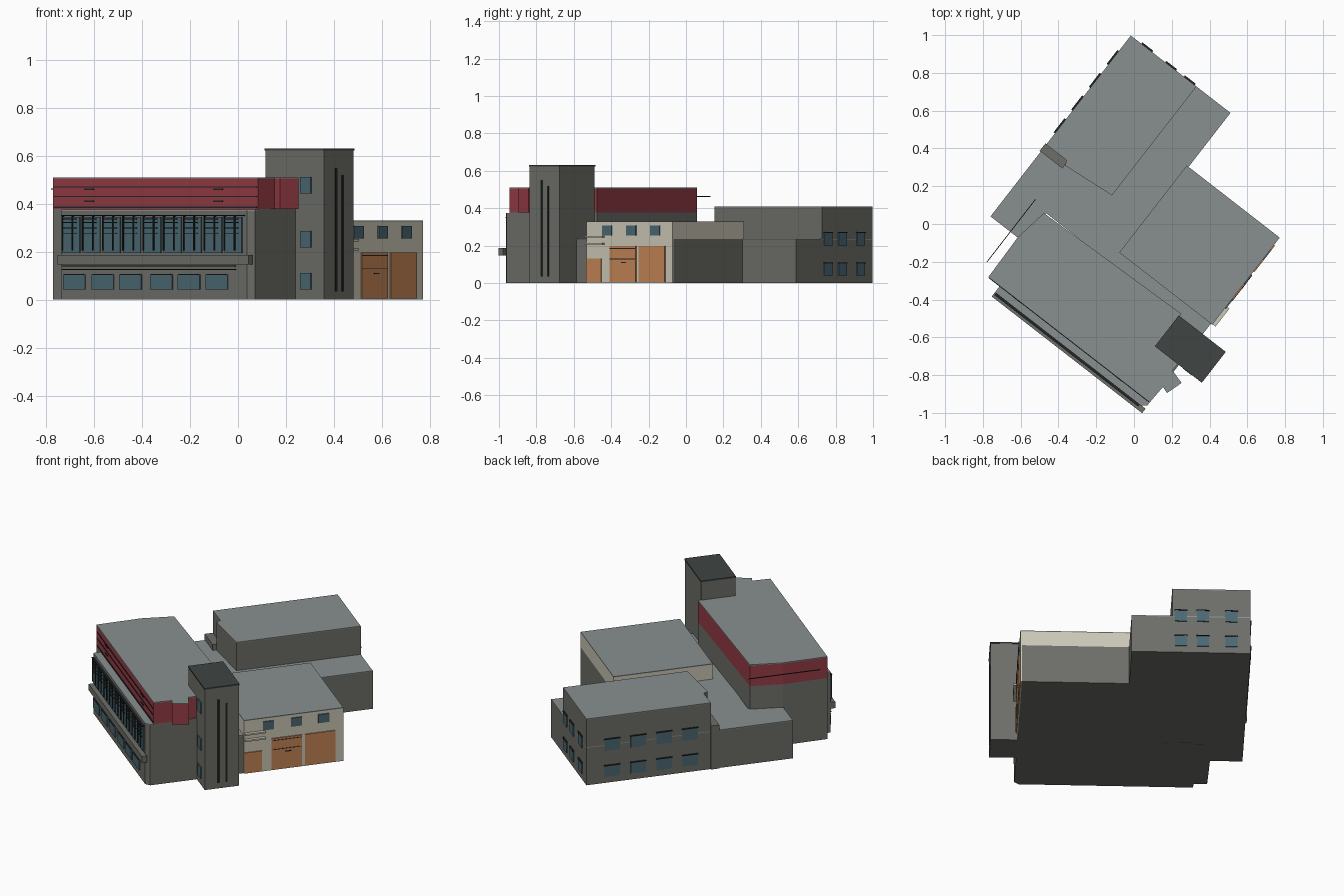
import bpy, bmesh

# Site axes: "a" runs along the long front facade, "b" runs to the rear
U, V = (0.79, -0.613), (0.613, 0.79)


def colour(name, r, g, b):
    m = bpy.data.materials.new(name)
    m.diffuse_color = (r, g, b, 1)
    return m


WALL = colour("wall_grey", 0.155, 0.155, 0.14)
ROOF = colour("roof_grey", 0.25, 0.28, 0.28)
SLATE = colour("dark_slate", 0.05, 0.06, 0.055)
RED = colour("red_cladding", 0.30, 0.045, 0.06)
CREAM = colour("cream_render", 0.60, 0.57, 0.47)
ORANGE = colour("orange_door", 0.55, 0.23, 0.09)
GLASS = colour("glass", 0.07, 0.14, 0.17)
DARK = colour("dark_trim", 0.015, 0.018, 0.018)


def prisms(name, mat, items):
    """One object from several (outline in a/b, z0, z1) extrusions."""
    bm = bmesh.new()
    for pts, z0, z1 in items:
        ring = [(U[0] * a + V[0] * b, U[1] * a + V[1] * b) for a, b in pts]
        lo = [bm.verts.new((x, y, z0)) for x, y in ring]
        hi = [bm.verts.new((x, y, z1)) for x, y in ring]
        bm.faces.new(lo[::-1])
        bm.faces.new(hi)
        for i in range(len(ring)):
            j = (i + 1) % len(ring)
            bm.faces.new((lo[i], lo[j], hi[j], hi[i]))
    bmesh.ops.recalc_face_normals(bm, faces=bm.faces)
    me = bpy.data.meshes.new(name)
    bm.to_mesh(me)
    bm.free()
    me.materials.append(mat)
    ob = bpy.data.objects.new(name, me)
    bpy.context.collection.objects.link(ob)
    return ob


def box(a0, a1, b0, b1, z0, z1):
    return [(a0, b0), (a1, b0), (a1, b1), (a0, b1)], z0, z1


def block(name, pts, z0, z1, mat=WALL, cap=ROOF):
    """Wall volume with a thin roof slab on top."""
    prisms(name, mat, [(pts, z0, z1 - 0.005)])
    prisms(name + "_roof", cap, [(pts, z1 - 0.005, z1)])


# Low linking building (L-shaped, runs between the hall and the garage)
block("link_building", [(-0.625, -0.434), (-0.44, -0.434), (-0.40, -0.24), (0.645, -0.24),
                        (0.645, -0.165), (0.043, -0.165), (0.043, 0.778), (-0.625, 0.778)],
      0, 0.235)

# Office block on the rear
block("office_block", [(-0.625, 0.048), (-0.49, 0.048), (-0.478, 0.021), (-0.185, 0.048),
                       (-0.185, 0.778), (-0.625, 0.778)], 0.235, 0.41)
prisms("office_porch", WALL, [box(-0.632, -0.48, 0.0, 0.05, 0, 0.27)])

# Main hall: grey base, red upper storey with a small bump on the right end
left_end = [(-0.413, -0.247), (-0.443, -0.432), (-0.437, -0.695)]
prisms("hall_base", WALL, [(left_end + [(0.645, -0.695), (0.645, -0.44), (0.49, -0.44),
                                        (0.49, -0.222)], 0, 0.378)])
block("hall_upper", left_end + [(0.645, -0.695), (0.65, -0.588), (0.687, -0.6), (0.715, -0.51),
                                (0.637, -0.488), (0.637, -0.44), (0.49, -0.44), (0.49, -0.222)],
      0.378, 0.51, RED)

# Projecting front bay with chamfered right corner
block("front_bay", [(-0.36, -0.69), (-0.36, -0.737), (0.62, -0.737), (0.645, -0.715),
                    (0.645, -0.69)], 0, 0.375)
prisms("front_canopy", WALL, [box(-0.36, 0.648, -0.765, -0.735, 0.147, 0.187)])

# Bay glazing: tall upper panes, small lower windows
N, A0, STEP = 9, -0.352, 0.107
prisms("upper_panes", GLASS,
       [box(A0 + i * STEP, A0 + i * STEP + 0.092, -0.743, -0.735, 0.195, 0.345) for i in range(N)])
prisms("upper_mullions", DARK,
       [box(A0 + i * STEP / 2, A0 + i * STEP / 2 + 0.005, -0.748, -0.735, 0.205, 0.35)
        for i in range(2 * N)] + [box(A0, 0.61, -0.75, -0.735, 0.349, 0.354)])
prisms("louvre_slats", DARK,
       [box(A0 + i * STEP + 0.01, A0 + i * STEP + 0.075, -0.75, -0.742, z, z + 0.004)
        for i in range(N) for z in (0.275, 0.297, 0.319, 0.335)])
lower = [-0.29, -0.14, 0.007, 0.17, 0.316, 0.462]
prisms("lower_windows", GLASS, [box(a - 0.058, a + 0.058, -0.743, -0.735, 0.042, 0.105) for a in lower])
prisms("lower_lintels", DARK,
       [box(a - 0.05, a + 0.05, -0.746, -0.735, 0.103, 0.107) for a in lower]
       + [box(A0, 0.56, -0.744, -0.735, z, z + 0.004) for z in (0.123, 0.138)])

# Seams along the red storey, and the thin rail off its left end
prisms("cladding_seams", DARK,
       [box(-0.43, 0.64, -0.698, -0.69, z, z + 0.005) for z in (0.383, 0.428, 0.467)]
       + [box(a, a + 0.05, -0.699, -0.69, z, z + 0.005)
          for a in (-0.27, 0.41) for z in (0.408, 0.458)])
prisms("end_rail", DARK, [box(-0.494, -0.49, -0.636, -0.216, 0.46, 0.464)])

# Stair tower
prisms("tower", WALL, [box(0.487, 0.796, -0.441, -0.24, 0, 0.622)])
prisms("tower_roof", SLATE, [box(0.484, 0.799, -0.444, -0.237, 0.622, 0.63)])
prisms("tower_windows", GLASS,
       [box(0.673, 0.73, -0.446, -0.44, z, z + 0.07) for z in (0.042, 0.217, 0.442)])
prisms("tower_slots", DARK,
       [box(0.795, 0.799, b - 0.006, b + 0.006, z0, z1)
        for b, z0, z1 in ((-0.36, 0.035, 0.55), (-0.315, 0.035, 0.52))])

# Garage: grey lower walls, cream upper walls and facade
prisms("garage_base", WALL, [box(0.031, 0.645, -0.167, 0.416, 0, 0.235)])
block("garage_upper", box(0.031, 0.645, -0.167, 0.416, 0, 1)[0], 0.235, 0.33, CREAM)
block("garage_facade", box(0.645, 0.654, -0.167, 0.416, 0, 1)[0], 0, 0.33, CREAM)


def on_facade(y0, y1, z0, z1, depth=0.006):
    b0, b1 = (y0 + 0.40) / 0.79, (y1 + 0.40) / 0.79
    return box(0.65, 0.654 + depth, b0, b1, z0, z1)


prisms("garage_doors", ORANGE,
       [on_facade(-0.53, -0.45, 0.005, 0.13), on_facade(-0.405, -0.265, 0.005, 0.197),
        on_facade(-0.25, -0.11, 0.005, 0.197)])
prisms("garage_door_lines", DARK,
       [on_facade(-0.402, -0.268, z, z + 0.003, 0.008) for z in (0.127, 0.183)]
       + [on_facade(-0.34, -0.315, 0.107, 0.112, 0.009)])
prisms("garage_windows", GLASS,
       [on_facade(y - 0.025, y + 0.025, 0.255, 0.308) for y in (-0.42, -0.29, -0.163)])
prisms("garage_awnings", CREAM,
       [on_facade(-0.53, -0.435, 0.243, 0.252, 0.02), on_facade(-0.53, -0.435, 0.205, 0.214, 0.02)])

# Office windows, two rows on the left and back walls
rows = ((0.04, 0.105), (0.2, 0.268))
prisms("office_windows", GLASS,
       [box(-0.631, -0.62, b - 0.045, b + 0.045, *r) for b in (0.17, 0.322, 0.474, 0.628) for r in rows]
       + [box(a - 0.034, a + 0.034, 0.77, 0.784, *r) for a in (-0.233, -0.358, -0.518) for r in rows])
prisms("office_window_heads", DARK,
       [box(-0.634, -0.62, b - 0.047, b + 0.047, r[1], r[1] + 0.005)
        for b in (0.17, 0.322, 0.474, 0.628) for r in rows]
       + [box(a - 0.036, a + 0.036, 0.77, 0.787, r[1], r[1] + 0.005)
          for a in (-0.233, -0.358, -0.518) for r in rows])
